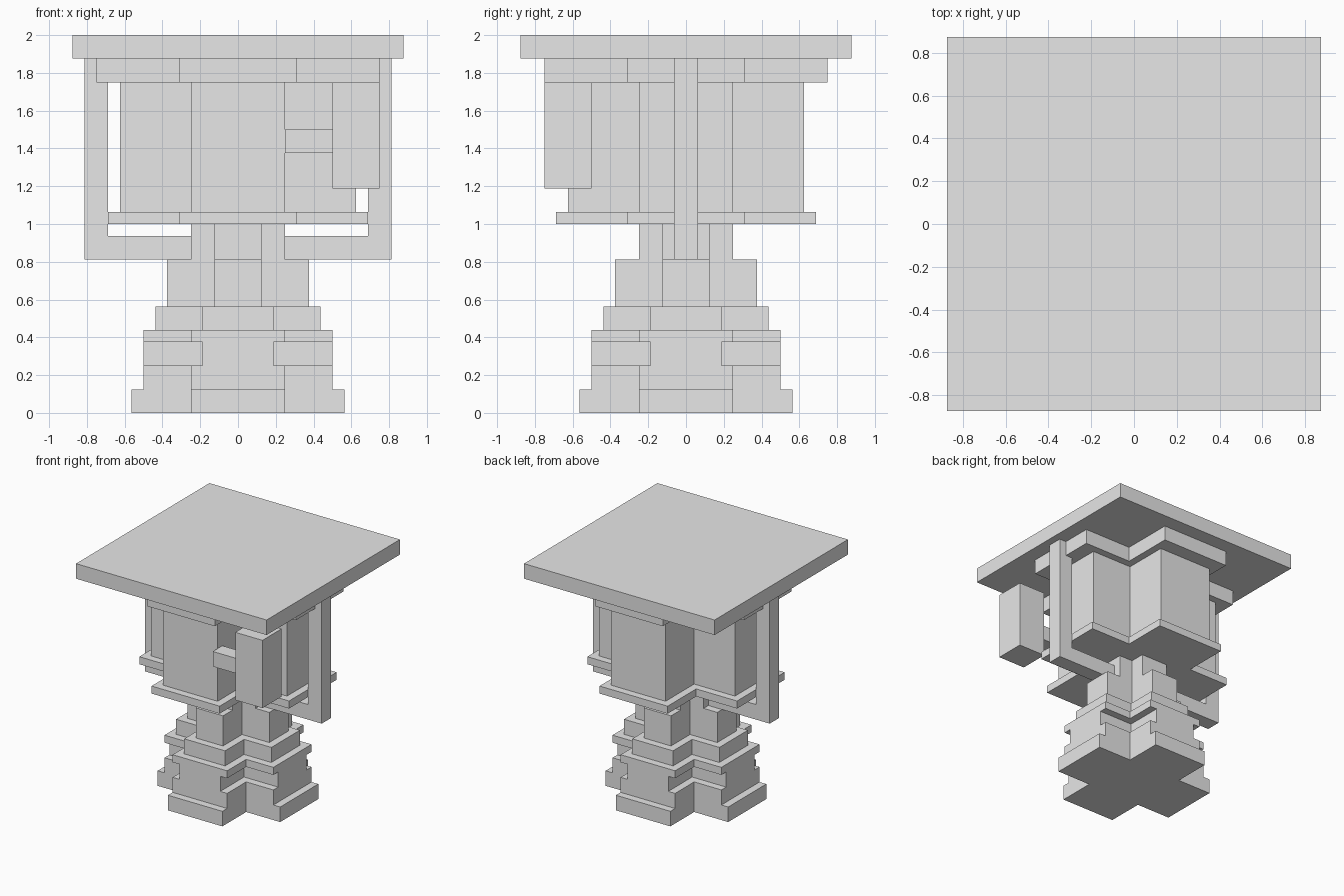
import bpy, bmesh

if "Cube" in bpy.data.objects:
    bpy.data.objects.remove(bpy.data.objects["Cube"])

stone = bpy.data.materials.new("plain_grey")
stone.diffuse_color = (0.8, 0.8, 0.8, 1)
stone.use_nodes = True
stone.node_tree.nodes["Principled BSDF"].inputs["Base Color"].default_value = stone.diffuse_color
U = 1 / 16  # building grid step


def prism(name, profile, z0, z1):
    """Extrude a flat outline (grid steps) from z0 to z1."""
    bm = bmesh.new()
    base = bm.faces.new([bm.verts.new((x * U, y * U, z0 * U)) for x, y in profile])
    top = bmesh.ops.extrude_face_region(bm, geom=[base])["geom"]
    verts = [v for v in top if isinstance(v, bmesh.types.BMVert)]
    bmesh.ops.translate(bm, verts=verts, vec=(0, 0, (z1 - z0) * U))
    bmesh.ops.recalc_face_normals(bm, faces=bm.faces)
    me = bpy.data.meshes.new(name)
    bm.to_mesh(me)
    bm.free()
    me.materials.append(stone)
    ob = bpy.data.objects.new(name, me)
    bpy.context.collection.objects.link(ob)
    return ob


def box(name, x0, x1, y0, y1, z0, z1):
    return prism(name, [(x0, y0), (x1, y0), (x1, y1), (x0, y1)], z0, z1)


def cross(name, reach, half, z0, z1):
    """Plus-shaped layer: arms of given reach and half width."""
    arm = [(half, -half), (reach, -half), (reach, half)]
    profile = []
    for _ in range(4):
        profile += arm
        arm = [(-y, x) for x, y in arm]
    return prism(name, profile, z0, z1)


# Stacked cross layers: name, arm reach, arm half width, bottom, top
for layer in [
    ("foot", 9, 4, 0, 2),
    ("base_lower", 8, 4, 2, 4),
    ("base_groove", 8, 3, 4, 6),
    ("base_upper", 8, 4, 6, 7),
    ("base_step", 7, 3, 7, 9),
    ("pedestal", 6, 2, 9, 13),
    ("neck", 4, 2, 13, 16),
    ("body_lower_rim", 11, 5, 16, 17),
    ("body", 10, 4, 17, 28),
    ("body_upper_rim", 12, 5, 28, 30),
]:
    cross(*layer)

# Square top slab
box("top_slab", -14, 14, -14, 14, 30, 32)

# L-shaped brackets on both sides
for side, s in (("left", -1), ("right", 1)):
    box(side + "_bracket_post", *sorted((s * 11, s * 13)), -1, 1, 13, 30)
    box(side + "_bracket_arm", *sorted((s * 4, s * 11)), -1, 1, 13, 15)

# Hanging block at the front right corner with its connector
box("corner_block", 8, 12, -12, -8, 19, 28)
box("block_connector", 4, 8, -11, -9, 22, 24)
